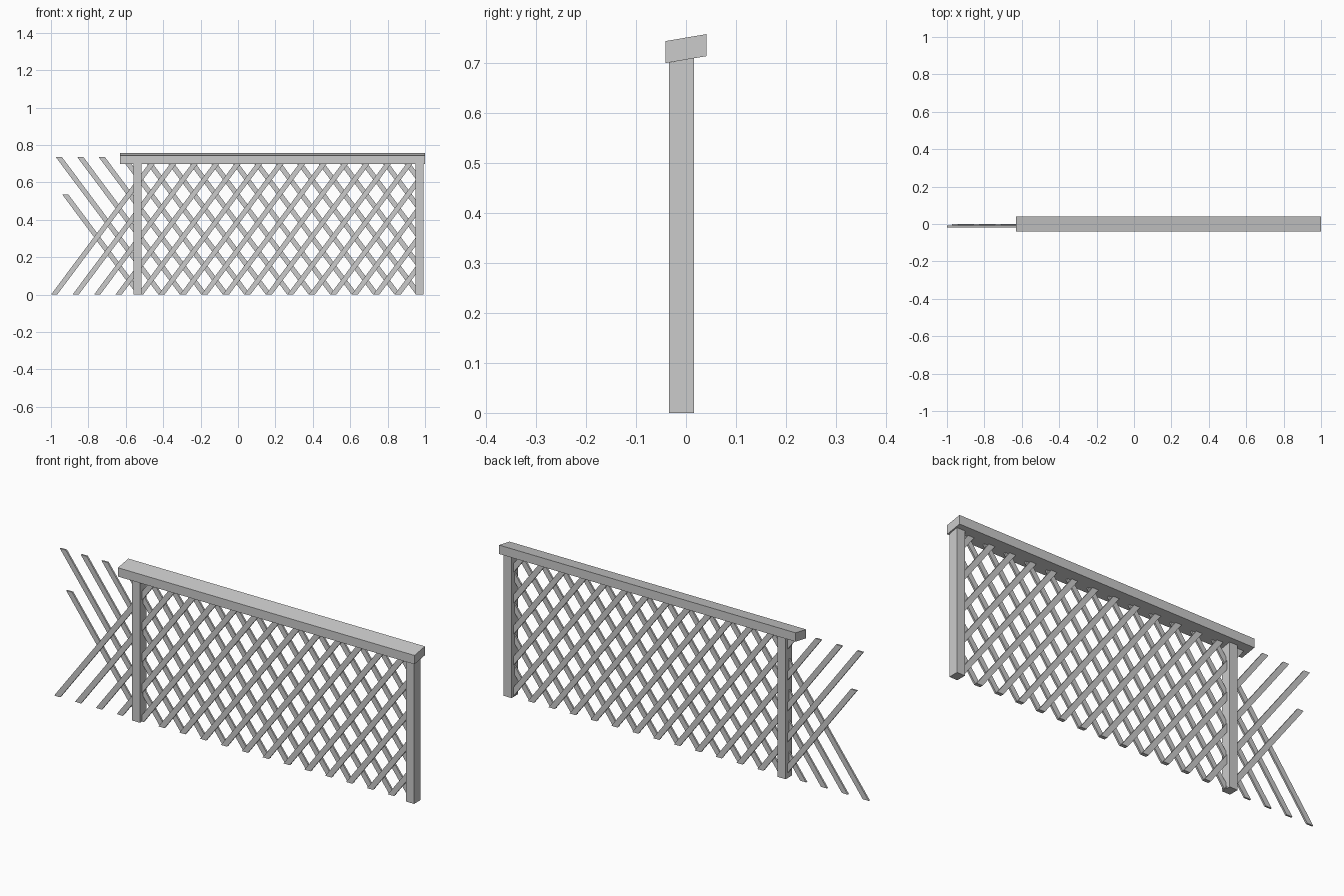
import bpy, bmesh

if "Cube" in bpy.data.objects:
    bpy.data.objects.remove(bpy.data.objects["Cube"])

SLOPE = 1.34      # rise over run of the slats
STEP = 0.1148     # spacing between slats
HALF = 0.0165     # half the horizontal width of a slat
TOP = 0.735       # slat tops, tucked into the rail
END = 0.971       # slats stop inside the right post


def add_prism(bm, profile, offset):
    """Add a closed solid: a polygon swept by an offset vector."""
    a = [bm.verts.new(p) for p in profile]
    b = [bm.verts.new([c + d for c, d in zip(p, offset)]) for p in profile]
    bm.faces.new(a)
    bm.faces.new(b[::-1])
    n = len(a)
    for i in range(n):
        j = (i + 1) % n
        bm.faces.new((a[j], a[i], b[i], b[j]))


def make_object(name, prisms):
    bm = bmesh.new()
    for profile, offset in prisms:
        add_prism(bm, profile, offset)
    bmesh.ops.recalc_face_normals(bm, faces=bm.faces)
    mesh = bpy.data.meshes.new(name)
    bm.to_mesh(mesh)
    bm.free()
    bpy.context.collection.objects.link(bpy.data.objects.new(name, mesh))


def slat(x0, z0, x1, z1, y):
    """Leaning slat with level-cut ends, front face at y."""
    return ([(x0 - HALF, y, z0), (x0 + HALF, y, z0),
             (x1 + HALF, y, z1), (x1 - HALF, y, z1)], (0, 0.009, 0))


# Sloping top rail
make_object("top_rail", [([(-0.632, -0.041, 0.699), (-0.632, 0.041, 0.713),
                           (-0.632, 0.041, 0.757), (-0.632, -0.041, 0.743)],
                          (1.632, 0, 0))])

# Posts, tops cut to the slope of the rail
for name, x in (("left_post", -0.560), ("right_post", 0.949)):
    make_object(name, [([(x, -0.034, 0), (x, 0.016, 0),
                         (x, 0.016, 0.709), (x, -0.034, 0.700)], (0.044, 0, 0))])

# Front layer of slats, leaning right
front = []
for k in range(17):
    x = -0.983 + k * STEP
    z = min(TOP, (END - x) * SLOPE)
    front.append(slat(x, 0, x + z / SLOPE, z, -0.018))
make_object("front_slats", front)

# Back layer of slats, leaning left; the first one is shorter
back = []
for k in range(4, 22):
    x = -0.983 + k * STEP
    z0 = max(0, (x - END) * SLOPE)
    z1 = 0.535 if k == 4 else TOP
    if z0 < z1 - 0.03:
        back.append(slat(x - z0 / SLOPE, z0, x - z1 / SLOPE, z1, -0.009))
make_object("back_slats", back)
